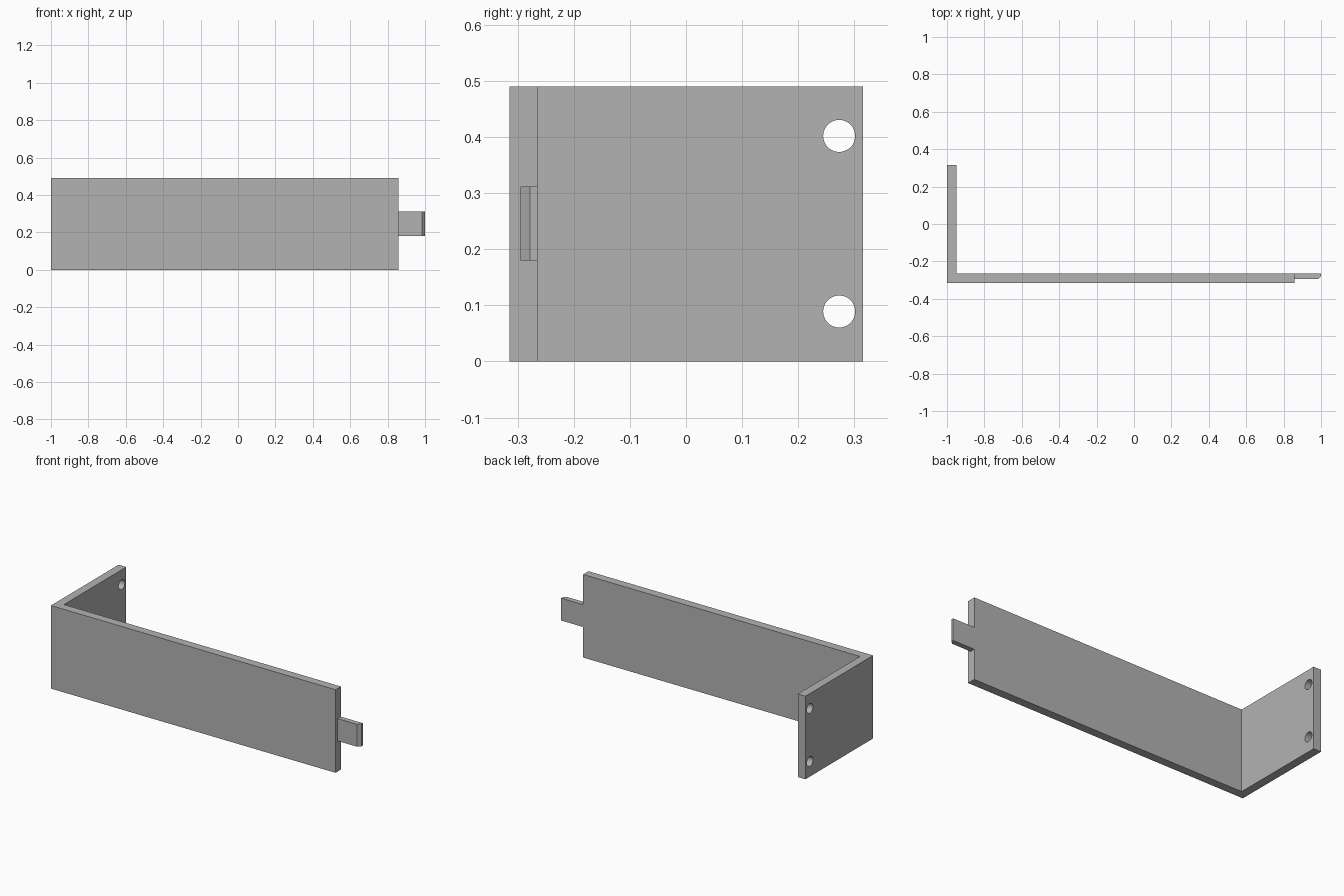
import bpy
import bmesh
from mathutils import Matrix

cube = bpy.data.objects.get("Cube")
if cube:
    bpy.data.objects.remove(cube, do_unlink=True)

HEIGHT = 0.49
BACK, INNER, FRONT = 0.315, -0.265, -0.315
END = 0.857

grey = bpy.data.materials.new("plain grey")
grey.use_nodes = True
colour = (0.45, 0.45, 0.45, 1)
grey.diffuse_color = colour
grey.node_tree.nodes["Principled BSDF"].inputs["Base Color"].default_value = colour


def add_object(name, bm):
    bmesh.ops.recalc_face_normals(bm, faces=bm.faces)
    mesh = bpy.data.meshes.new(name)
    bm.to_mesh(mesh)
    bm.free()
    mesh.materials.append(grey)
    obj = bpy.data.objects.new(name, mesh)
    bpy.context.collection.objects.link(obj)
    return obj


def extrude_profile(name, outline, bottom, top):
    """Raise a plan outline from bottom to top."""
    bm = bmesh.new()
    face = bm.faces.new([bm.verts.new((x, y, bottom)) for x, y in outline])
    result = bmesh.ops.extrude_face_region(bm, geom=[face])
    verts = [v for v in result["geom"] if isinstance(v, bmesh.types.BMVert)]
    bmesh.ops.translate(bm, verts=verts, vec=(0, 0, top - bottom))
    return add_object(name, bm)


# L-shaped bracket: long front plate and short side flange
bracket = extrude_profile("bracket", [
    (-1, FRONT), (END, FRONT), (END, INNER),
    (-0.95, INNER), (-0.95, BACK), (-1, BACK)], 0, HEIGHT)

# Thin end tab with a chamfered tip
extrude_profile("end_tab", [
    (END, -0.295), (0.983, -0.295), (1, -0.278), (1, INNER), (END, INNER)],
    0.18, 0.312)

# Two screw holes through the flange
bm = bmesh.new()
for z in (0.089, 0.402):
    place = Matrix.Translation((-0.975, 0.273, z)) @ Matrix.Rotation(1.570796, 4, "Y")
    bmesh.ops.create_cone(bm, cap_ends=True, segments=48, radius1=0.0285,
                          radius2=0.0285, depth=0.2, matrix=place)
cutter = add_object("hole_cutter", bm)
cutter.hide_render = True
cutter.hide_viewport = True

holes = bracket.modifiers.new("screw holes", "BOOLEAN")
holes.operation = "DIFFERENCE"
holes.solver = "EXACT"
holes.object = cutter

# Smooth hole walls, sharp plate edges
bpy.ops.object.select_all(action="DESELECT")
bracket.select_set(True)
bpy.context.view_layer.objects.active = bracket
bpy.ops.object.modifier_apply(modifier=holes.name)
bpy.ops.object.shade_smooth_by_angle(angle=0.5)
bpy.data.objects.remove(cutter, do_unlink=True)
